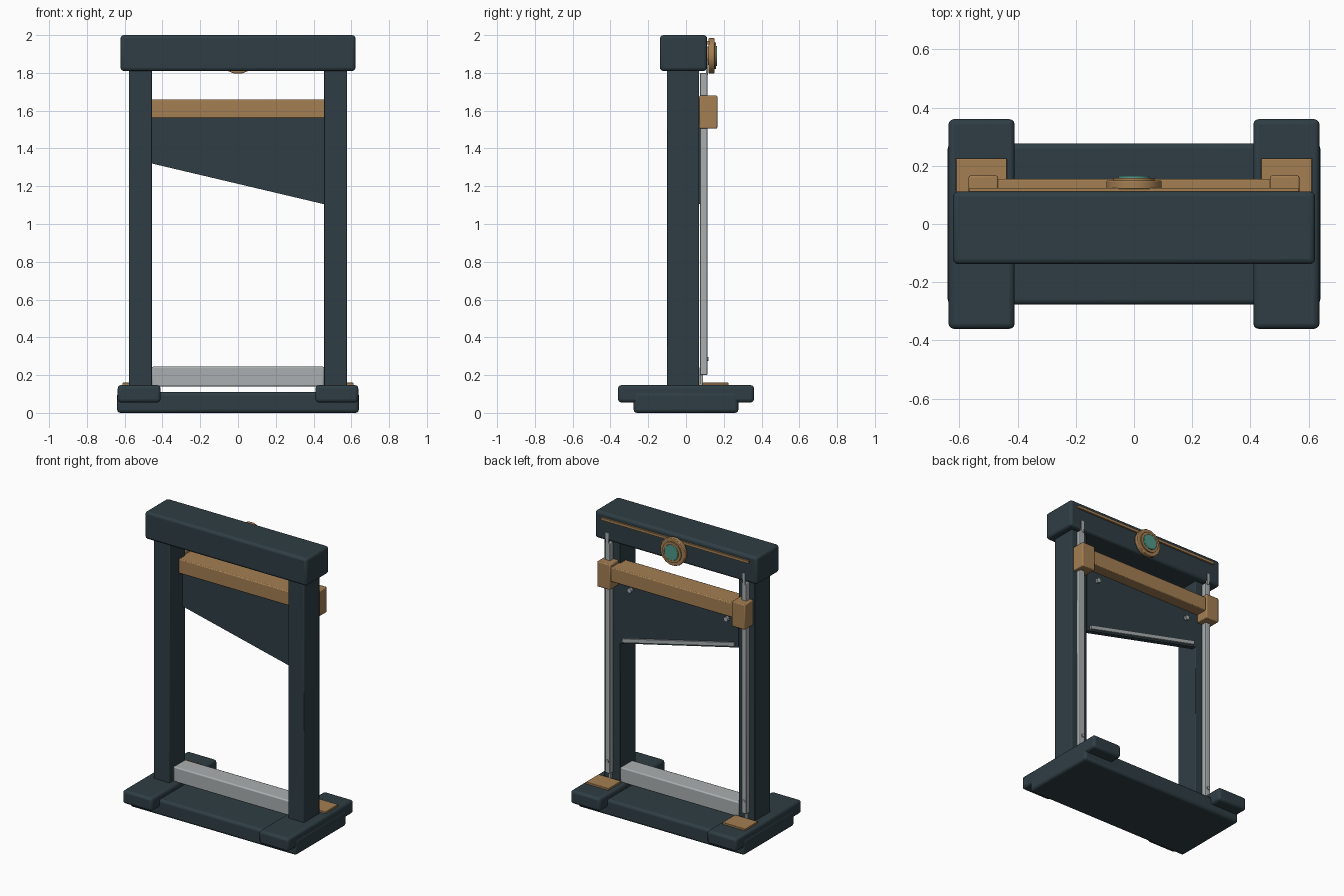
import bpy, bmesh, math
from mathutils import Vector

if "Cube" in bpy.data.objects:
    bpy.data.objects.remove(bpy.data.objects["Cube"])


def material(name, rgb):
    m = bpy.data.materials.new(name)
    m.diffuse_color = (*rgb, 1)
    m.use_nodes = True
    m.node_tree.nodes["Principled BSDF"].inputs["Base Color"].default_value = m.diffuse_color
    return m


DARK = material("dark_slate", (0.028, 0.048, 0.058))
BRASS = material("warm_brass", (0.37, 0.21, 0.085))
STEEL = material("pale_steel", (0.40, 0.43, 0.44))
TEAL = material("teal", (0.08, 0.32, 0.25))


def finish(name, bm, mat, bevel=0, segments=2):
    bmesh.ops.recalc_face_normals(bm, faces=bm.faces)
    me = bpy.data.meshes.new(name)
    bm.to_mesh(me)
    bm.free()
    ob = bpy.data.objects.new(name, me)
    bpy.context.collection.objects.link(ob)
    me.materials.append(mat)
    if bevel:
        b = ob.modifiers.new("Bevel", 'BEVEL')
        b.width, b.segments = bevel, segments
    bpy.ops.object.select_all(action='DESELECT')
    ob.select_set(True)
    bpy.context.view_layer.objects.active = ob
    bpy.ops.object.shade_smooth_by_angle(angle=math.radians(35))
    return ob


def box(name, x, y, z, mat, bevel=0, segments=2):
    """Box from (min, max) ranges."""
    bm = bmesh.new()
    bmesh.ops.create_cube(bm, size=1)
    for v in bm.verts:
        v.co = Vector([(r[0] + r[1]) / 2 + c * (r[1] - r[0])
                       for r, c in zip((x, y, z), v.co)])
    return finish(name, bm, mat, bevel, segments)


def slab(name, outline, y, mat, bevel=0):
    """Outline in x and z, extruded along y."""
    bm = bmesh.new()
    f = bm.faces.new([bm.verts.new((px, y[0], pz)) for px, pz in outline])
    out = bmesh.ops.extrude_face_region(bm, geom=[f])
    for v in out["geom"]:
        if isinstance(v, bmesh.types.BMVert):
            v.co.y = y[1]
    return finish(name, bm, mat, bevel)


def disc(name, x, z, r, y, mat, sides=16, bevel=0):
    """Round plate facing the back."""
    pts = [(x + r * math.cos((i + .5) * math.tau / sides),
            z + r * math.sin((i + .5) * math.tau / sides)) for i in range(sides)]
    return slab(name, pts, y, mat, bevel)


# Frame
box("base", (-.64, .64), (-.277, .277), (0, .11), DARK, .018, 3)
box("top_beam", (-.622, .622), (-.138, .112), (1.81, 2), DARK, .018, 3)

# Falling blade with its edge strip and weighted bar
slab("blade", [(-.455, 1.57), (-.455, 1.32), (.455, 1.105), (.455, 1.57)],
     (.04, .075), DARK)
slab("blade_edge", [(-.43, 1.352), (-.43, 1.326), (.43, 1.122), (.43, 1.148)],
     (.07, .088), STEEL)
box("blade_bar", (-.47, .47), (.005, .155), (1.56, 1.66), BRASS, .006)

# Steel rest between the posts
box("lower_rest", (-.456, .456), (-.06, .072), (.14, .245), STEEL, .008)

# Trim and medallion on the back of the beam
box("beam_trim", (-.565, .565), (.105, .124), (1.95, 1.968), BRASS)
disc("medallion_hub", 0, 1.89, .05, (.10, .13), BRASS)
disc("medallion_rim", 0, 1.89, .096, (.12, .15), BRASS, bevel=.004)
disc("medallion_ring", 0, 1.89, .072, (.145, .158), BRASS)
disc("medallion_gem", 0, 1.89, .054, (.15, .165), TEAL, bevel=.003)

# Paired parts
for side, s in (("left", -1), ("right", 1)):
    def span(a, b):
        return tuple(sorted((s * a, s * b)))
    box(side + "_foot", span(.41, .637), (-.36, .36), (.055, .147), DARK, .018, 3)
    box(side + "_post", span(.455, .577), (-.1, .07), (.1, 1.83), DARK, .004)
    box(side + "_foot_plate", span(.437, .612), (.085, .225), (.14, .16), BRASS, .003)
    box(side + "_rail", span(.505, .543), (.074, .113), (.2, 1.8), STEEL, .004)
    box(side + "_rail_foot", span(.515, .533), (.074, .09), (.15, .21), STEEL)
    box(side + "_rail_tab", span(.515, .535), (.105, .116), (1.79, 1.87), STEEL)
    box(side + "_slider", span(.467, .568), (.07, .166), (1.505, 1.68), BRASS, .006)
    disc(side + "_rail_bolt", s * .524, .285, .012, (.11, .12), STEEL, 8)
    disc(side + "_blade_bolt", s * .37, 1.5, .017, (.07, .095), STEEL, 8)
